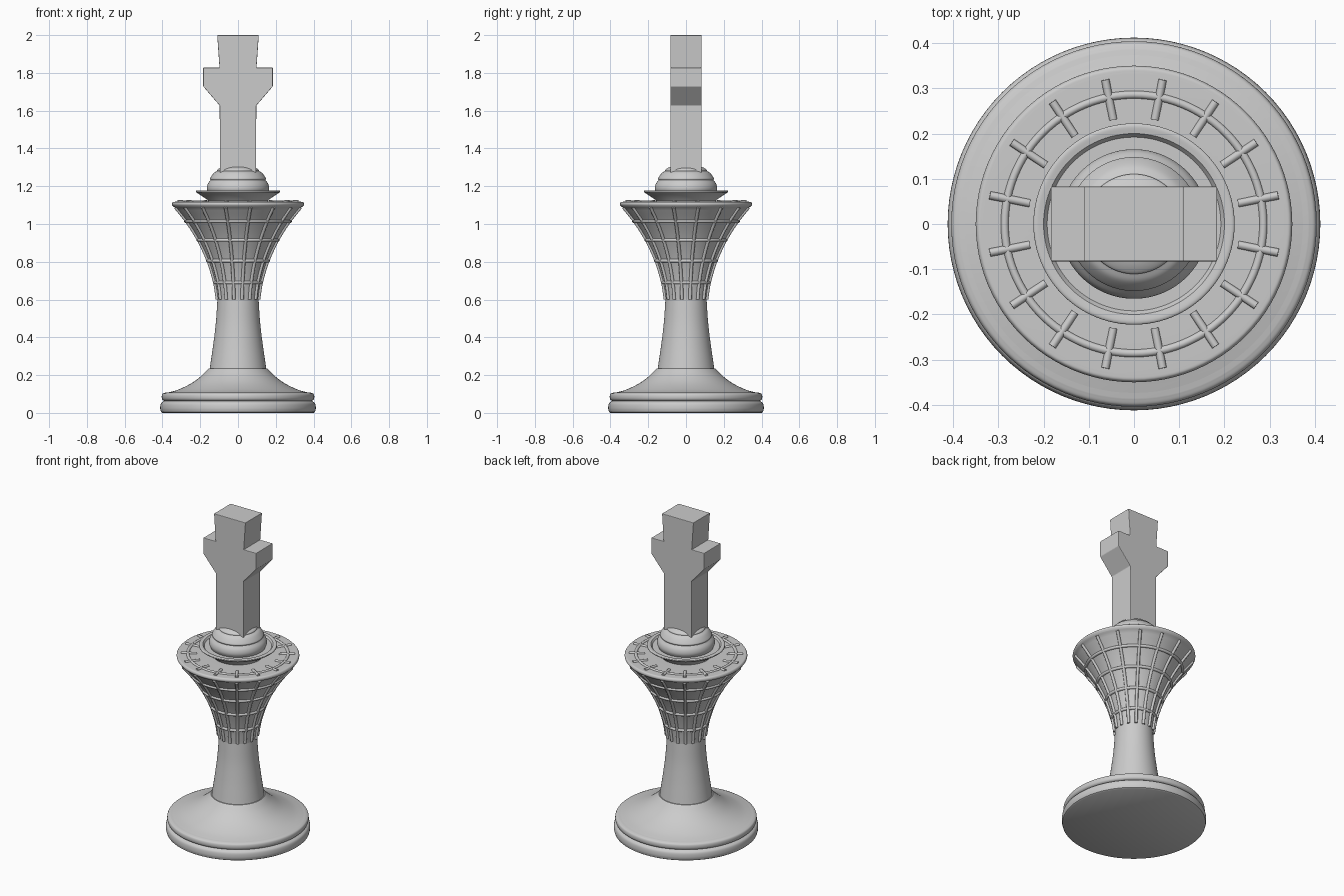
import bpy, bmesh, math
from mathutils import Vector

cube = bpy.data.objects.get("Cube")
if cube:
    bpy.data.objects.remove(cube, do_unlink=True)

grey = bpy.data.materials.new("light_grey")
grey.use_nodes = True
grey.diffuse_color = (0.6, 0.6, 0.6, 1)
grey.node_tree.nodes["Principled BSDF"].inputs["Base Color"].default_value = grey.diffuse_color


def add_mesh(name, bm):
    bmesh.ops.recalc_face_normals(bm, faces=bm.faces)
    mesh = bpy.data.meshes.new(name)
    bm.to_mesh(mesh)
    bm.free()
    mesh.materials.append(grey)
    ob = bpy.data.objects.new(name, mesh)
    bpy.context.collection.objects.link(ob)
    return ob


def smooth(ob, angle=35):
    bpy.ops.object.select_all(action='DESELECT')
    ob.select_set(True)
    bpy.context.view_layer.objects.active = ob
    bpy.ops.object.shade_smooth_by_angle(angle=math.radians(angle))


def spline(pts, steps=5):
    """Smooth curve through the given (radius, height) points."""
    p = [Vector(q) for q in pts]
    p = [2 * p[0] - p[1]] + p + [2 * p[-1] - p[-2]]
    out = []
    for a, b, c, d in zip(p, p[1:], p[2:], p[3:]):
        for i in range(steps):
            t = i / steps
            out.append(0.5 * (2 * b + (c - a) * t + (2 * a - 5 * b + 4 * c - d) * t * t
                              + (3 * b - a - 3 * c + d) * t ** 3))
    return [tuple(v) for v in out] + [tuple(pts[-1])]


def lathe(name, profile, segments=96):
    """Turn a (radius, height) profile around z, closing both ends on the axis."""
    bm = bmesh.new()
    pts = [(0, profile[0][1])] + list(profile) + [(0, profile[-1][1])]
    verts = [bm.verts.new((r, 0, z)) for r, z in pts]
    edges = [bm.edges.new(e) for e in zip(verts, verts[1:])]
    bmesh.ops.spin(bm, geom=verts + edges, cent=(0, 0, 0), axis=(0, 0, 1),
                   angle=2 * math.pi, steps=segments)
    bmesh.ops.remove_doubles(bm, verts=bm.verts, dist=0.0001)
    ob = add_mesh(name, bm)
    smooth(ob)
    return ob


# Foot: two rounded bands
lathe("base_band", [(0.4, 0)] + spline([(0.408, 0.005), (0.412, 0.025), (0.408, 0.05), (0.392, 0.063)]))
lathe("base_upper_band", spline([(0.385, 0.06), (0.4, 0.07), (0.404, 0.085), (0.4, 0.1), (0.385, 0.107)]))

# Flared skirt and slender stem
lathe("base_skirt", spline([(0.385, 0.104), (0.32, 0.122), (0.25, 0.155), (0.195, 0.195), (0.155, 0.235)]))
lathe("stem", spline([(0.152, 0.22), (0.143, 0.28), (0.13, 0.37), (0.117, 0.48), (0.109, 0.6)]))

# Flared cup with a rounded rim
cup = spline([(0.108, 0.58), (0.112, 0.62), (0.126, 0.7), (0.161, 0.81),
              (0.214, 0.92), (0.272, 1.01), (0.335, 1.088)])
lathe("cup", cup + spline([(0.343, 1.092), (0.35, 1.104), (0.345, 1.116), (0.332, 1.118)]) + [(0.14, 1.112)])


def cup_radius(z):
    for (r0, z0), (r1, z1) in zip(cup, cup[1:]):
        if z0 <= z <= z1:
            return r0 + (r1 - r0) * (z - z0) / (z1 - z0)


# Lattice ribs on the cup side and short bars on its top
TUBE = 0.009


def radial_tubes(name, path, count=16):
    curve = bpy.data.curves.new(name, 'CURVE')
    curve.dimensions = '3D'
    curve.bevel_depth = TUBE
    curve.bevel_resolution = 2
    curve.use_fill_caps = True
    curve.materials.append(grey)
    for k in range(count):
        a = (k + 0.5) * 2 * math.pi / count
        s = curve.splines.new('POLY')
        s.points.add(len(path) - 1)
        for pt, (r, z) in zip(s.points, path):
            pt.co = (r * math.cos(a), r * math.sin(a), z, 1)
    ob = bpy.data.objects.new(name, curve)
    bpy.context.collection.objects.link(ob)


radial_tubes("cup_ribs", [(r + 0.002, z) for r, z in cup if z > 0.6])
radial_tubes("cup_top_bars", [(0.235, 1.114), (0.325, 1.118)])


def hoop(name, r, z, tube=TUBE):
    bpy.ops.mesh.primitive_torus_add(major_radius=r, minor_radius=tube, location=(0, 0, z),
                                     major_segments=96, minor_segments=10)
    ob = bpy.context.object
    ob.name = name
    ob.data.materials.append(grey)
    smooth(ob, 60)


for i, z in enumerate((0.69, 0.805, 0.915, 1.015)):
    hoop(f"cup_hoop_{i + 1}", cup_radius(z) + 0.001, z)
hoop("cup_top_hoop", 0.286, 1.115)

# Collar, dome and small cap under the cross
lathe("collar", [(0.14, 1.1), (0.15, 1.12), (0.212, 1.162)]
      + spline([(0.222, 1.168), (0.222, 1.175), (0.215, 1.178), (0.2, 1.176)]) + [(0.192, 1.165)])
lathe("dome", spline([(0.155, 1.16), (0.165, 1.185), (0.161, 1.21), (0.146, 1.232)]))
lathe("dome_ring", spline([(0.14, 1.228), (0.147, 1.236), (0.146, 1.245), (0.128, 1.27), (0.108, 1.282)]))
lathe("dome_cap", spline([(0.11, 1.278), (0.108, 1.289), (0.082, 1.303), (0.04, 1.312)]))

# Cross: mirrored outline extruded through its depth
half = [(0.095, 1.25), (0.097, 1.627), (0.184, 1.728), (0.184, 1.828), (0.098, 1.828), (0.11, 2.0)]
outline = half + [(-x, z) for x, z in reversed(half)]
bm = bmesh.new()
face = bm.faces.new([bm.verts.new((x, -0.083, z)) for x, z in outline])
ext = bmesh.ops.extrude_face_region(bm, geom=[face])
bmesh.ops.translate(bm, vec=(0, 0.166, 0), verts=[g for g in ext["geom"] if isinstance(g, bmesh.types.BMVert)])
cross = add_mesh("cross", bm)
bevel = cross.modifiers.new("soft_edges", 'BEVEL')
bevel.width = 0.003
bevel.segments = 2
